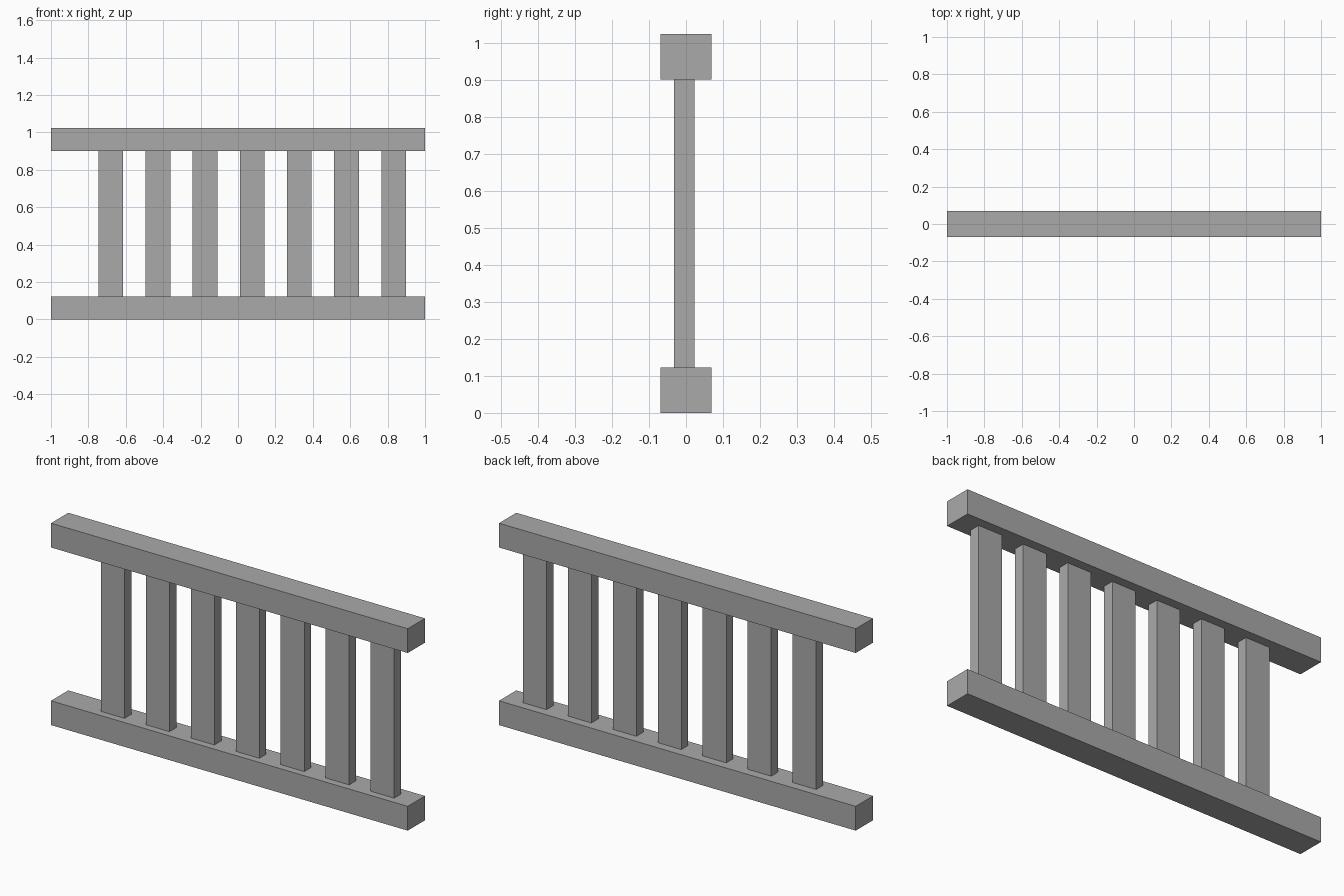
import bpy

# Remove the default cube only
cube = bpy.data.objects.get("Cube")
if cube:
    bpy.data.objects.remove(cube, do_unlink=True)

# Single plain grey material
grey = bpy.data.materials.new("plain_grey")
grey.use_nodes = True
colour = (0.40, 0.40, 0.40, 1)
grey.diffuse_color = colour
grey.node_tree.nodes["Principled BSDF"].inputs["Base Color"].default_value = colour


def box(name, x, y, z):
    """Flat-shaded box from (min, max) pairs along each axis."""
    spans = (x, y, z)
    bpy.ops.mesh.primitive_cube_add(size=1, location=[(a + b) / 2 for a, b in spans])
    obj = bpy.context.object
    obj.name = name
    obj.scale = [b - a for a, b in spans]
    bpy.ops.object.transform_apply(location=False, rotation=False, scale=True)
    obj.data.materials.append(grey)
    return obj


HEIGHT = 1.023
RAIL = 0.123
RAIL_Y = (-0.069, 0.069)

# Long horizontal rails
box("bottom_rail", (-1, 1), RAIL_Y, (0, RAIL))
box("top_rail", (-1, 1), RAIL_Y, (HEIGHT - RAIL, HEIGHT))

# Seven upright slats, set slightly off centre between the rails
SLATS = 7
FIRST_X, SPACING, HALF_WIDTH = -0.680, 0.252, 0.066
for i in range(SLATS):
    cx = FIRST_X + i * SPACING
    box(f"slat_{i + 1}", (cx - HALF_WIDTH, cx + HALF_WIDTH),
        (-0.032, 0.023), (RAIL, HEIGHT - RAIL))
